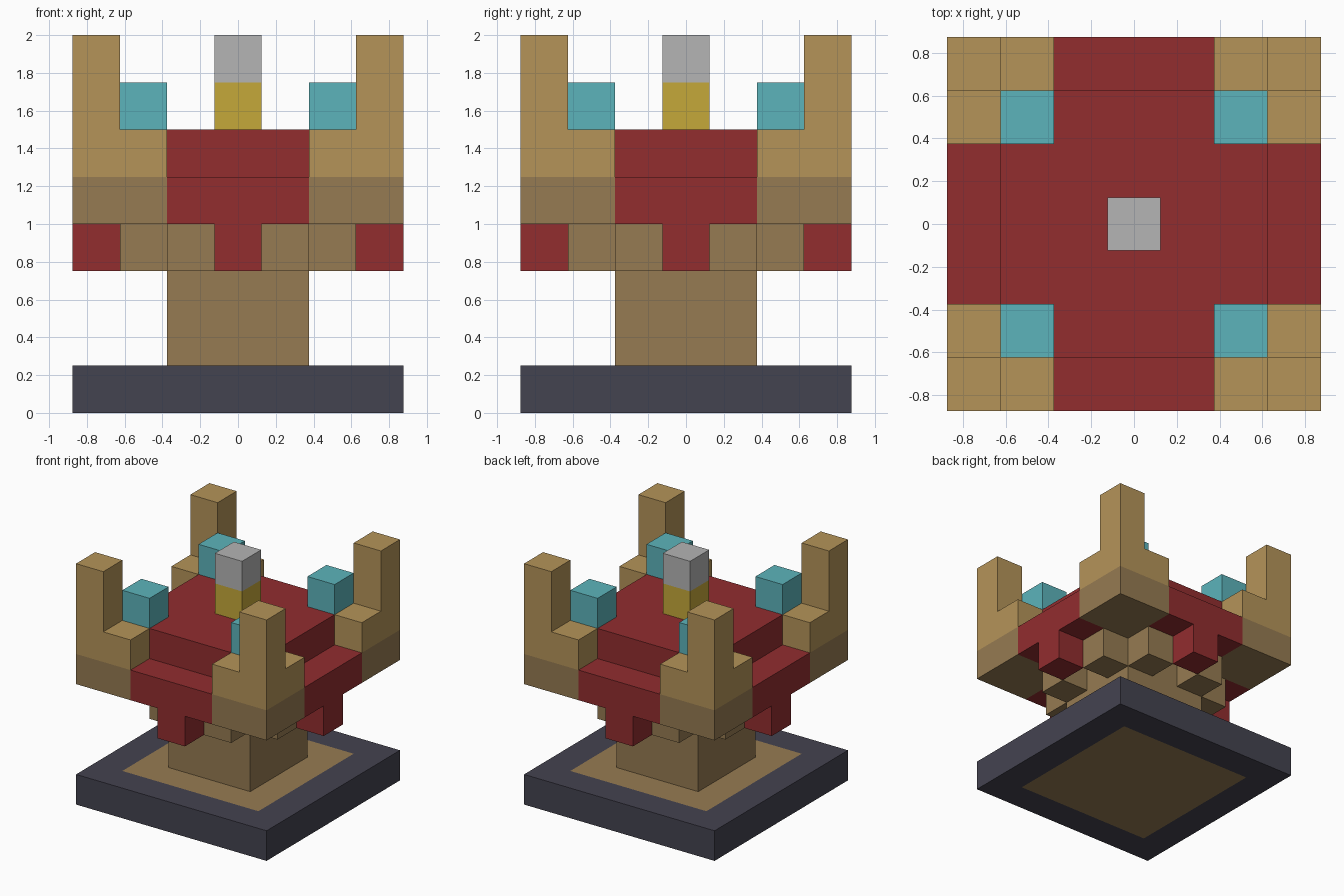
import bpy
import bmesh

UNIT = 0.25

cube = bpy.data.objects.get("Cube")
if cube:
    bpy.data.objects.remove(cube, do_unlink=True)


def to_linear(v):
    v /= 255
    return v / 12.92 if v <= 0.04045 else ((v + 0.055) / 1.055) ** 2.4


def material(name, rgb):
    mat = bpy.data.materials.new(name)
    colour = [to_linear(v) for v in rgb] + [1.0]
    mat.use_nodes = True
    mat.diffuse_color = colour
    mat.node_tree.nodes["Principled BSDF"].inputs["Base Color"].default_value = colour
    return mat


slate = material("dark slate", (68, 67, 80))
brown = material("brown wood", (150, 123, 82))
tan = material("tan wood", (181, 148, 89))
red = material("deep red", (146, 45, 47))
cyan = material("cyan", (92, 180, 187))
gold = material("gold", (197, 168, 58))
grey = material("light grey", (181, 181, 181))


def quarter_turns(rects):
    """Repeat (x0, x1, y0, y1) rectangles around the centre four times."""
    out = []
    for x0, x1, y0, y1 in rects:
        for _ in range(4):
            out.append((x0, x1, y0, y1))
            x0, x1, y0, y1 = -y1, -y0, x0, x1
    return out


def blocks(name, rects, z0, z1, mat):
    """One object made of upright blocks, measured in grid units."""
    bm = bmesh.new()
    for x0, x1, y0, y1 in rects:
        made = bmesh.ops.create_cube(bm, size=1)
        for v in made["verts"]:
            v.co.x = (x0 if v.co.x < 0 else x1) * UNIT
            v.co.y = (y0 if v.co.y < 0 else y1) * UNIT
            v.co.z = (z0 if v.co.z < 0 else z1) * UNIT
    mesh = bpy.data.meshes.new(name)
    bm.to_mesh(mesh)
    bm.free()
    mesh.materials.append(mat)
    obj = bpy.data.objects.new(name, mesh)
    bpy.context.collection.objects.link(obj)
    return obj


def square(half):
    return [(-half, half, -half, half)]


# Base: slate rim around a wooden slab
blocks("base_rim", quarter_turns([(-3.5, 2.5, -3.5, -2.5)]), 0, 1, slate)
blocks("base_slab", square(2.5), 0, 1, brown)

# Column and the small brackets under the platform
blocks("column", square(1.5), 1, 4, brown)
blocks("brackets", quarter_turns([(-1.5, -0.5, -2.5, -1.5),
                                  (0.5, 1.5, -2.5, -1.5)]), 3, 4, brown)

# Hanging cloth tab in the middle of each side
blocks("cloth_tabs", quarter_turns([(-0.5, 0.5, -3.5, -2.5)]), 3, 4, red)

# Cross-shaped cloth: wide lower layer, shorter raised layer
for name, reach, z in (("lower_cloth", 3.5, 4), ("upper_cloth", 2.5, 5)):
    arms = quarter_turns([(-1.5, 1.5, -reach, -1.5)])
    blocks(name, square(1.5) + arms, z, z + 1, red)

# Corner blocks, their stepped tops and the posts
blocks("corner_blocks", quarter_turns([(1.5, 3.5, 1.5, 3.5)]), 4, 5, brown)
blocks("corner_steps", quarter_turns([(1.5, 3.5, 1.5, 3.5)]), 5, 6, tan)
blocks("corner_posts", quarter_turns([(2.5, 3.5, 2.5, 3.5)]), 6, 8, tan)

# Coloured cubes on the corners and the centre piece
blocks("corner_gems", quarter_turns([(1.5, 2.5, 1.5, 2.5)]), 6, 7, cyan)
blocks("centre_stand", square(0.5), 6, 7, gold)
blocks("centre_top", square(0.5), 7, 8, grey)
